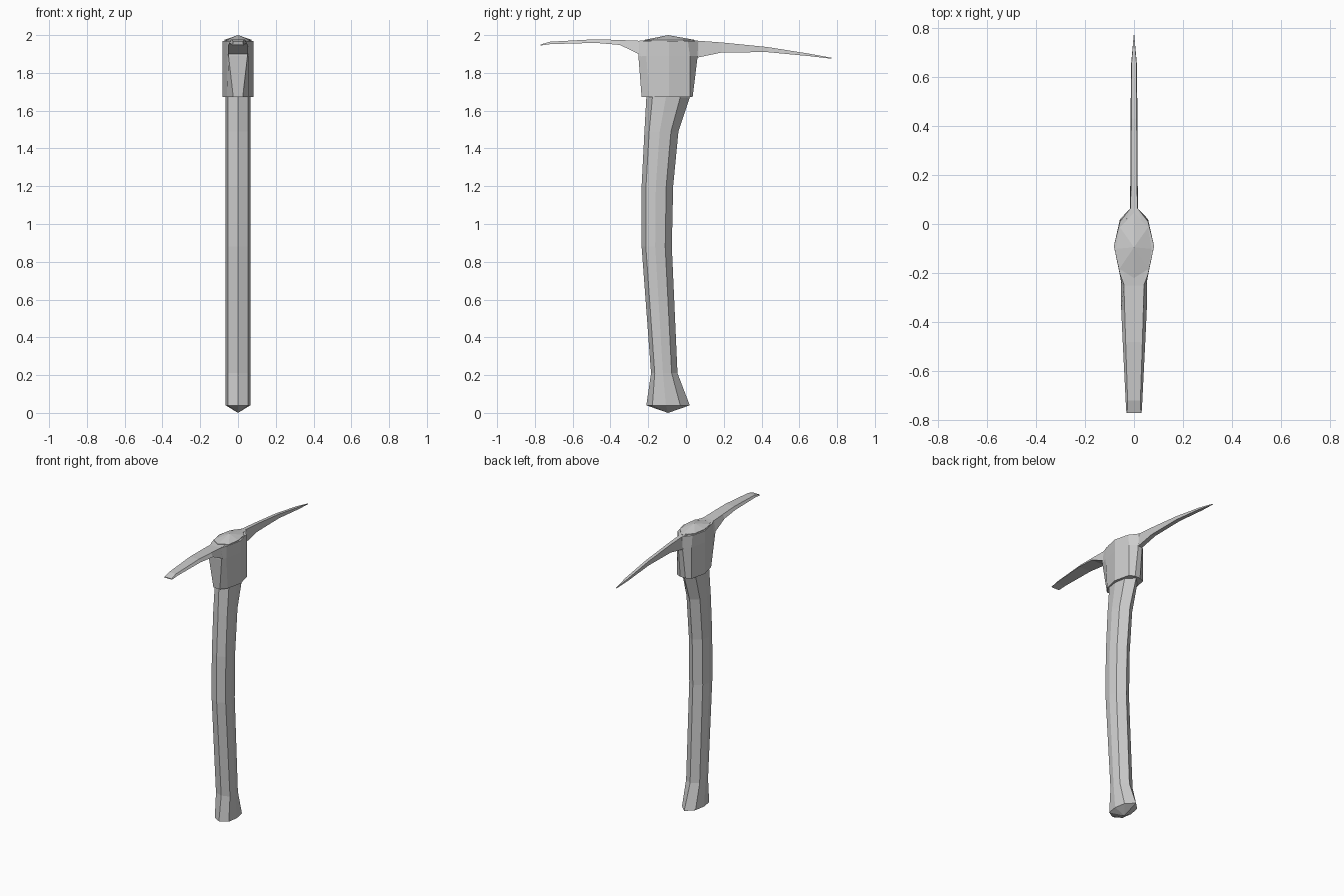
import bpy, bmesh

if "Cube" in bpy.data.objects:
    bpy.data.objects.remove(bpy.data.objects["Cube"])


def loft(name, rings, tip_start=None, tip_end=None):
    """Bridge equal-sized rings; close each end with a tip fan or a flat cap."""
    bm = bmesh.new()
    loops = [[bm.verts.new(p) for p in r] for r in rings]
    n = len(loops[0])
    for a, b in zip(loops, loops[1:]):
        for i in range(n):
            j = (i + 1) % n
            bm.faces.new((a[i], a[j], b[j], b[i]))
    for loop, tip in ((loops[0], tip_start), (loops[-1], tip_end)):
        if tip:
            t = bm.verts.new(tip)
            for i in range(n):
                bm.faces.new((loop[i], loop[(i + 1) % n], t))
        else:
            bm.faces.new(loop)
    bmesh.ops.recalc_face_normals(bm, faces=bm.faces)
    mesh = bpy.data.meshes.new(name)
    bm.to_mesh(mesh)
    bm.free()
    obj = bpy.data.objects.new(name, mesh)
    bpy.context.collection.objects.link(obj)
    return obj


def handle_ring(z, yf, yb, w=0.065):
    d = yb - yf
    half = [(w * 0.83, yf + d * 0.14), (w, yf + d * 0.45), (w * 0.8, yb - d * 0.22)]
    pts = [(0, yf)] + half + [(0, yb)] + [(-x, y) for x, y in reversed(half)]
    return [(x, y, z) for x, y in pts]


def collar_ring(z, yf, yb, wf, wb, ys, yr):
    half = [(wf, yf), (0.057, ys), (0.082, -0.09), (0.057, yr), (wb, yb)]
    pts = half + [(-x, y) for x, y in reversed(half)]
    return [(x, y, z) for x, y in pts]


def blade_ring(y, bottom, top, wb, wt):
    return [(-wb, y, bottom), (wb, y, bottom), (wt, y, top), (-wt, y, top)]


# curved eight-sided handle with a flared butt and domed top
loft("handle", [handle_ring(*s) for s in (
    (0.04, -0.21, 0.02), (0.21, -0.185, -0.045), (0.88, -0.235, -0.075),
    (1.20, -0.235, -0.068), (1.49, -0.22, -0.04), (1.67, -0.21, 0.02),
    (1.975, -0.22, 0.045, 0.072))],
    tip_start=(0, -0.095, 0), tip_end=(0, -0.095, 2.0))

# socket of the head around the handle
loft("head_socket", [collar_ring(*s) for s in (
    (1.672, -0.235, 0.035, 0.025, 0.02, -0.195, 0.02),
    (1.89, -0.252, 0.062, 0.05, 0.016, -0.21, 0.02),
    (1.97, -0.25, 0.065, 0.04, 0.014, -0.205, 0.01))])

# pointed pick at the back
loft("pick_spike", [blade_ring(*s) for s in (
    (0.02, 1.87, 1.974, 0.03, 0.03), (0.065, 1.882, 1.97, 0.016, 0.014),
    (0.19, 1.908, 1.961, 0.015, 0.012), (0.43, 1.91, 1.937, 0.014, 0.011),
    (0.65, 1.889, 1.902, 0.012, 0.010), (0.77, 1.875, 1.88, 0.001, 0.001))])

# flat adze blade at the front
loft("adze_blade", [blade_ring(*s) for s in (
    (-0.20, 1.85, 1.972, 0.05, 0.04), (-0.25, 1.90, 1.97, 0.054, 0.041),
    (-0.35, 1.948, 1.974, 0.052, 0.038), (-0.48, 1.959, 1.978, 0.046, 0.034),
    (-0.72, 1.952, 1.965, 0.034, 0.026), (-0.77, 1.945, 1.95, 0.031, 0.028))])
